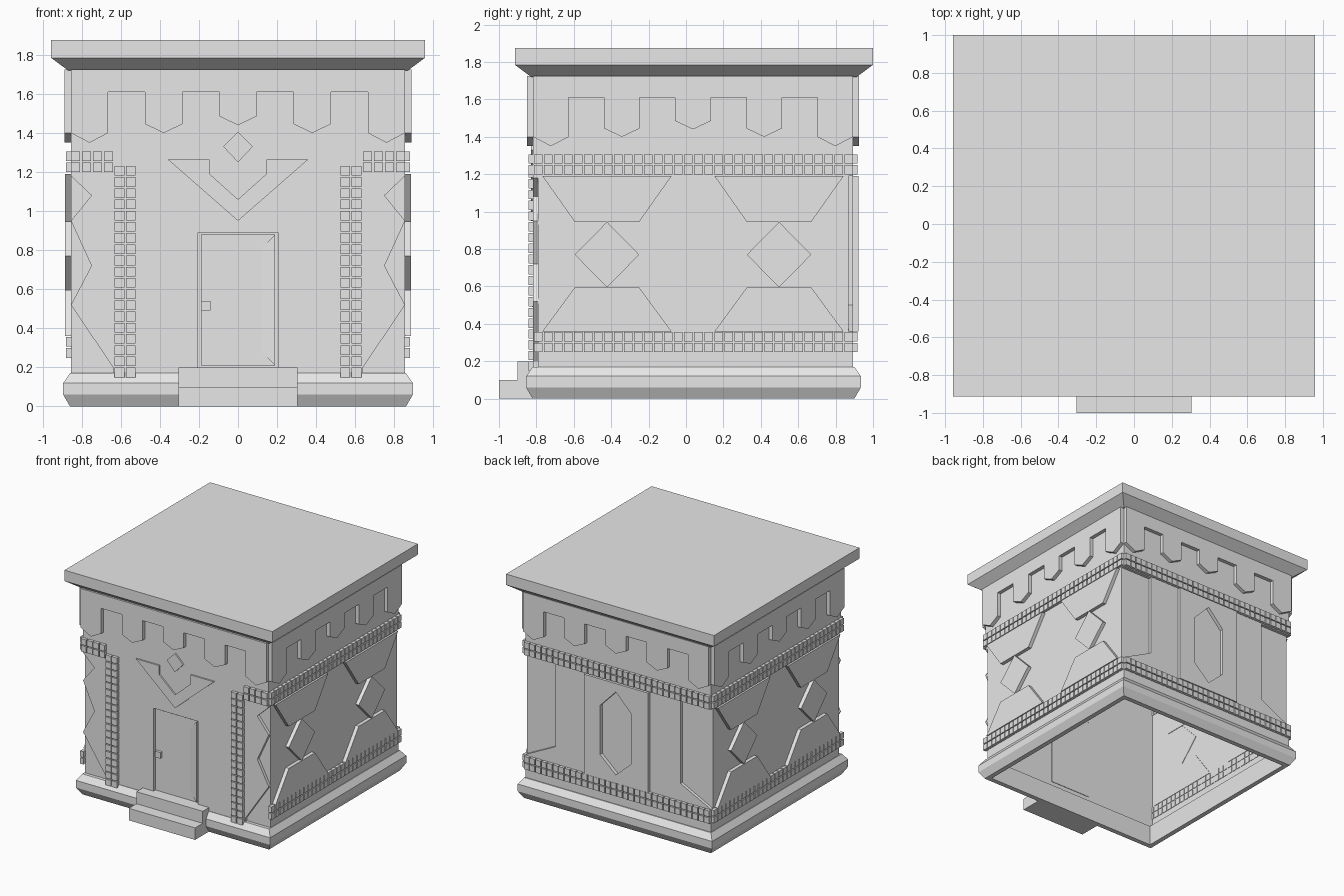
import bpy
import bmesh
from math import pi, cos, sin

default_cube = bpy.data.objects.get("Cube")
if default_cube:
    bpy.data.objects.remove(default_cube, do_unlink=True)

stone = bpy.data.materials.new("light_grey_stone")
stone.use_nodes = True
stone.diffuse_color = (0.8, 0.8, 0.8, 1)
stone.node_tree.nodes["Principled BSDF"].inputs["Base Color"].default_value = stone.diffuse_color

CENTRE_Y = 0.0375        # middle of the building
WALL = 0.855             # distance from the middle to each wall
CORE = 0.83              # recessed wall behind the front and back facings
FRONT, LEFT, BACK, RIGHT = 0, 1, 2, 3


def place(side, across, out, z):
    """Wall coordinates to model space, for one of the four sides."""
    angle = side * pi / 2
    return (across * cos(angle) + out * sin(angle),
            across * sin(angle) - out * cos(angle) + CENTRE_Y, z)


def finish(name, bm):
    bmesh.ops.recalc_face_normals(bm, faces=bm.faces)
    mesh = bpy.data.meshes.new(name)
    bm.to_mesh(mesh)
    bm.free()
    mesh.materials.append(stone)
    obj = bpy.data.objects.new(name, mesh)
    bpy.context.collection.objects.link(obj)
    return obj


def prism(bm, side, outline, inner, outer):
    """Extrude a wall outline from one depth to another."""
    low = [bm.verts.new(place(side, u, inner, z)) for u, z in outline]
    high = [bm.verts.new(place(side, u, outer, z)) for u, z in outline]
    bm.faces.new(low[::-1])
    bm.faces.new(high)
    for i in range(len(low)):
        j = (i + 1) % len(low)
        bm.faces.new((low[i], low[j], high[j], high[i]))


def rect(left, right, bottom, top):
    return [(left, bottom), (right, bottom), (right, top), (left, top)]


def flip(outline):
    return [(-u, z) for u, z in reversed(outline)]


def panels(name, side, outlines, inner, outer):
    bm = bmesh.new()
    for outline in outlines:
        prism(bm, side, outline, inner, outer)
    return finish(name, bm)


def square_loft(name, rings, centre_y, closed=False):
    """Join square rings given as (half width, height)."""
    bm = bmesh.new()
    loops = [[bm.verts.new((sx * half, sy * half + centre_y, z))
              for sx, sy in ((-1, -1), (1, -1), (1, 1), (-1, 1))]
             for half, z in rings]
    pairs = list(zip(loops, loops[1:]))
    if closed:
        pairs.append((loops[-1], loops[0]))
    else:
        bm.faces.new(loops[0])
        bm.faces.new(loops[-1])
    for a, b in pairs:
        for i in range(4):
            j = (i + 1) % 4
            bm.faces.new((a[i], a[j], b[j], b[i]))
    return finish(name, bm)


def tiles(name, side, left, right, bottom, top, columns, rows):
    """Grid of small raised tiles with narrow joints."""
    bm = bmesh.new()
    width, height, joint = (right - left) / columns, (top - bottom) / rows, 0.004
    for c in range(columns):
        for r in range(rows):
            u, z = left + c * width, bottom + r * height
            prism(bm, side, rect(u + joint, u + width - joint, z + joint, z + height - joint),
                  WALL - 0.004, WALL + 0.025)
    return finish(name, bm)


# Hollow core, open underneath
bm = bmesh.new()
bottom_ring = [bm.verts.new(place(FRONT, u, d, 0.1)) for u, d in
               ((-WALL, CORE), (WALL, CORE), (WALL, -CORE), (-WALL, -CORE))]
top_ring = [bm.verts.new((v.co.x, v.co.y, 1.73)) for v in bottom_ring]
bm.faces.new(top_ring)
for i in range(4):
    j = (i + 1) % 4
    bm.faces.new((bottom_ring[i], bottom_ring[j], top_ring[j], top_ring[i]))
finish("wall_core", bm)

# Bevelled plinth ring and flared flat roof
square_loft("plinth", [(0.82, 0.17), (0.82, 0), (0.86, 0), (0.895, 0.06),
                       (0.895, 0.12), (0.86, 0.17)], 0.04, closed=True)
square_loft("roof", [(0.87, 1.72), (0.957, 1.785), (0.957, 1.875)], 0.0425)

# Front facing with zigzag corners and a door opening
zigzag = [(0.205, 0.89), (0.205, 0.16), (0.64, 0.16), (0.64, 0.2), (WALL, 0.52),
          (0.75, 0.72), (WALL, 0.95), (0.75, 1.08), (WALL, 1.18), (WALL, 1.73)]
panels("front_facing", FRONT, [zigzag + flip(zigzag)], CORE - 0.001, WALL)

# Back facing with cut corners
cut = [(WALL, 0.16), (WALL, 0.36), (0.575, 0.5), (0.575, 1.19), (WALL, 1.19), (WALL, 1.73)]
panels("back_facing", BACK, [cut + flip(cut)], CORE - 0.001, WALL)

# Back panel around a tall hexagonal niche, made of two halves
niche = [(0, 1.19), (0, 1.12), (0.145, 0.97), (0.145, 0.56), (0, 0.43),
         (0, 0.36), (0.295, 0.36), (0.295, 1.19)]
panels("back_niche_panel", BACK, [niche, flip(niche)], WALL - 0.004, WALL + 0.03)

# Crown band with hanging pointed tabs on every side
tabs = [(0.095, 1.485), (0.095, 1.61), (0.285, 1.61), (0.285, 1.445), (0.38, 1.4),
        (0.475, 1.445), (0.475, 1.61), (0.665, 1.61), (0.665, 1.4), (0.76, 1.35),
        (WALL, 1.4), (WALL, 1.725)]
for side, label in enumerate(("front", "left", "back", "right")):
    panels(label + "_crown_band", side, [[(0, 1.44)] + tabs + flip(tabs)],
           WALL - 0.004, WALL + 0.032)

# Tile bands on the sides and back, diamond reliefs on the sides
for side, label in ((LEFT, "left"), (BACK, "back"), (RIGHT, "right")):
    for height, bottom, top in (("lower", 0.245, 0.36), ("upper", 1.195, 1.31)):
        tiles(label + "_" + height + "_tiles", side, -WALL, WALL + 0.005, bottom, top, 32, 2)
    if side == BACK:
        continue
    shapes = []
    for mid in (-0.46, 0.46):
        wide, narrow = 0.345, 0.172
        shapes += [
            [(mid - wide, 1.19), (mid - narrow, 0.945), (mid + narrow, 0.945), (mid + wide, 1.19)],
            [(mid - narrow, 0.77), (mid, 0.595), (mid + narrow, 0.77), (mid, 0.945)],
            [(mid - wide, 0.36), (mid + wide, 0.36), (mid + narrow, 0.595), (mid - narrow, 0.595)],
        ]
    panels(label + "_diamond_relief", side, shapes, WALL - 0.004, WALL + 0.03)

# Front tile columns and short bands
for label, sign in (("left", 1), ("right", -1)):
    a, b = sorted((sign * 0.52, sign * 0.635))
    tiles(label + "_tile_column", FRONT, a, b, 0.145, 1.235, 2, 19)
    a, b = sorted((sign * 0.635, sign * 0.86))
    tiles(label + "_front_tiles", FRONT, a, b, 1.195, 1.31, 4, 2)

# Emblem above the door
chevron = [(0.145, 1.19), (0.145, 1.265), (0.36, 1.265)]
panels("door_emblem", FRONT,
       [[(0, 1.06)] + chevron + [(0, 0.95)] + flip(chevron),
        [(0, 1.25), (0.075, 1.33), (0, 1.405), (-0.075, 1.33)]],
       WALL - 0.004, WALL + 0.012)

# Door leaf, slanted hinge side and handle
panels("door", FRONT, [rect(-0.19, 0.19, 0.21, 0.88)], CORE - 0.004, CORE + 0.008)
bm = bmesh.new()
deep = [bm.verts.new(place(FRONT, 0.12, CORE + 0.008, z)) for z in (0.28, 0.81)]
near = [bm.verts.new(place(FRONT, 0.19, WALL, z)) for z in (0.21, 0.88)]
foot = [bm.verts.new(place(FRONT, 0.19, CORE + 0.008, z)) for z in (0.21, 0.88)]
bm.faces.new((deep[0], near[0], near[1], deep[1]))
bm.faces.new((near[0], foot[0], foot[1], near[1]))
for i in (0, 1):
    bm.faces.new((deep[i], foot[i], near[i]))
finish("door_slant", bm)
panels("door_handle", FRONT, [rect(-0.19, -0.14, 0.49, 0.54)], CORE, WALL + 0.005)

# Two entrance steps
panels("lower_step", FRONT, [rect(-0.305, 0.305, 0, 0.1)], CORE, 1.0375)
panels("upper_step", FRONT, [rect(-0.305, 0.305, 0.1, 0.2)], CORE, 0.9375)
